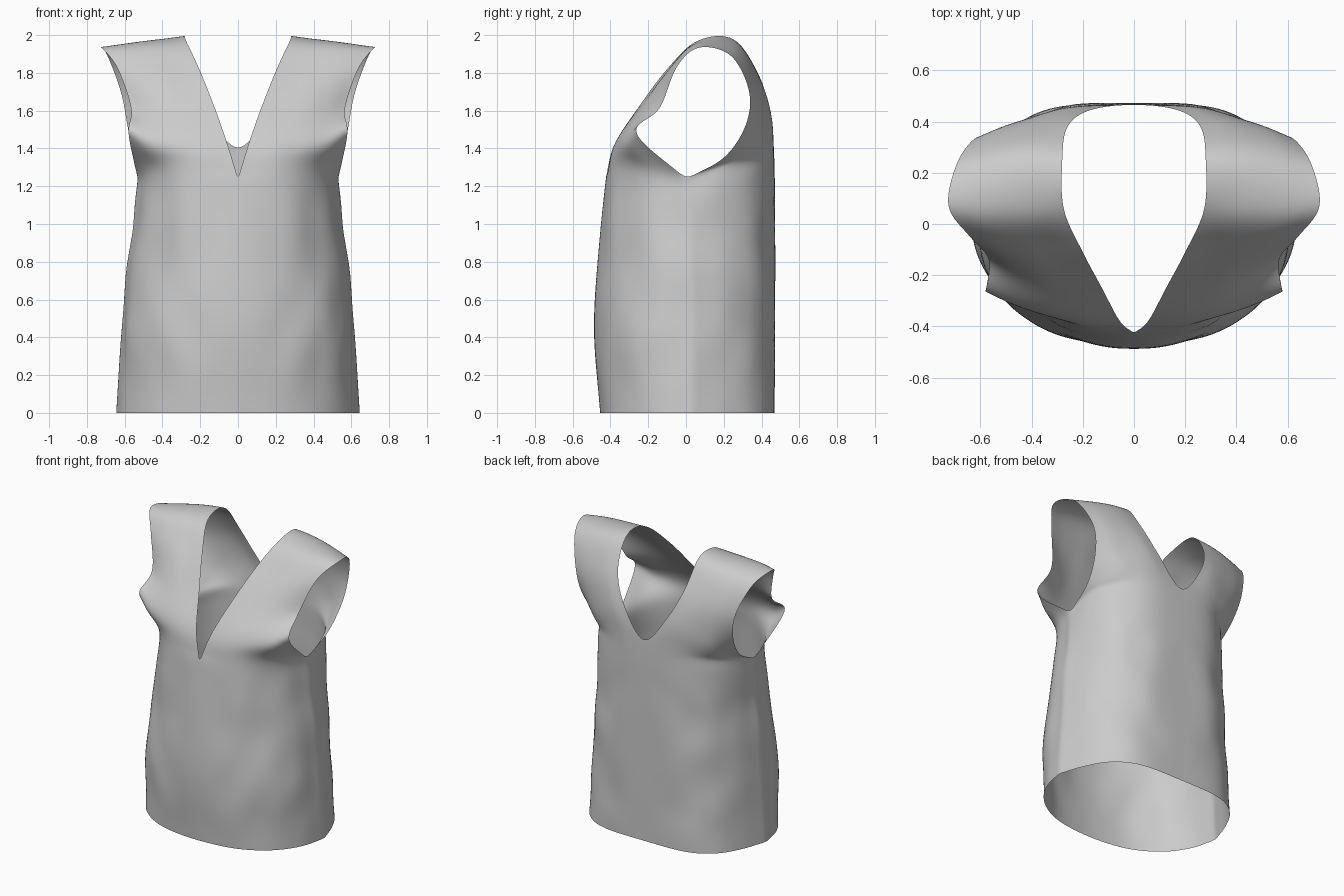
import bpy, bmesh
from mathutils import Vector, noise

if "Cube" in bpy.data.objects:
    bpy.data.objects.remove(bpy.data.objects["Cube"])

N = 5  # subdivisions between neighbouring key points

# Body rings: height, then front centre -> side seam -> back centre as (x, y)
RINGS = [
    (0.00, [(0, -.455), (.28, -.42), (.48, -.31), (.60, -.15), (.648, .03),
            (.585, .21), (.485, .365), (.31, .455), (0, .468)]),
    (0.45, [(0, -.488), (.26, -.445), (.46, -.33), (.575, -.16), (.615, .03),
            (.56, .21), (.45, .365), (.28, .455), (0, .472)]),
    (0.90, [(0, -.46), (.24, -.42), (.41, -.315), (.53, -.155), (.575, .02),
            (.53, .20), (.43, .355), (.26, .45), (0, .472)]),
    (1.24, [(0, -.425), (.22, -.40), (.37, -.315), (.475, -.18), (.53, 0),
            (.52, .19), (.43, .35), (.25, .45), (0, .47)]),
]
# Strap rows, neckline -> armhole, going up the front and over the shoulder
STRAP = [
    [(.055, -.38, 1.42), (.20, -.378, 1.42), (.35, -.355, 1.42), (.48, -.315, 1.43), (.58, -.265, 1.48)],
    [(.125, -.25, 1.62), (.24, -.25, 1.61), (.36, -.235, 1.61), (.47, -.195, 1.61), (.565, -.14, 1.61)],
    [(.205, -.10, 1.82), (.31, -.09, 1.82), (.42, -.09, 1.82), (.53, -.08, 1.82), (.64, -.05, 1.83)],
    [(.275, .06, 1.97), (.38, .05, 1.96), (.49, .05, 1.955), (.61, .05, 1.945), (.725, .07, 1.935)],
    [(.28, .25, 1.98), (.375, .26, 1.965), (.48, .26, 1.945), (.59, .25, 1.92), (.69, .24, 1.89)],
    [(.26, .38, 1.80), (.345, .385, 1.78), (.43, .38, 1.76), (.53, .365, 1.73), (.62, .335, 1.70)],
    [(.17, .445, 1.60), (.26, .45, 1.58), (.36, .43, 1.55), (.48, .385, 1.52), (.585, .315, 1.52)],
    [(0, .465, 1.40), (.20, .46, 1.40), (.33, .425, 1.39), (.46, .35, 1.38), (.555, .20, 1.35)],
]


def ghost(end, nxt, mirror):
    """Phantom point beyond a curve end."""
    return Vector((-nxt.x, nxt.y, nxt.z)) if mirror else end * 2 - nxt


def spline(pts, mirror_a=False, mirror_b=False):
    """Catmull-Rom curve through the points."""
    p = [ghost(pts[0], pts[1], mirror_a)] + pts + [ghost(pts[-1], pts[-2], mirror_b)]
    out = []
    for i in range(1, len(p) - 2):
        a, b, c, d = p[i - 1:i + 3]
        for k in range(N):
            t = k / N
            out.append(.5 * (2 * b + (c - a) * t + (2 * a - 5 * b + 4 * c - d) * t * t
                             + (3 * b - a - 3 * c + d) * t ** 3))
    return out + [pts[-1].copy()]


def column(pts, breaks):
    """Curve up the front and down the back, with corners at the breaks."""
    cuts = [0] + breaks + [len(pts) - 1]
    out = []
    for a, b in zip(cuts, cuts[1:]):
        part = pts[a:b + 1]
        round_a = part[0].x == 0 and part[0].y > 0
        round_b = part[-1].x == 0 and part[-1].y > 0
        out = out[:-1] + spline(part, round_a, round_b)
    return out


# Key rows: front hem -> shoulder -> back hem
front = [[Vector((x, y, z)) for x, y in ring[:5]] for z, ring in RINGS]
back = [[Vector((x, y, z)) for x, y in ring[:3:-1]] for z, ring in RINGS]
rows = front + [[Vector(p) for p in r] for r in STRAP] + back[::-1]
corners = {0: [3, 11], 4: [3, 12]}
cols = [column([r[c] for r in rows], corners.get(c, [])) for c in range(5)]

# Half garment surface
bm = bmesh.new()
grid = []
for keys in zip(*cols):
    keys = [k.copy() for k in keys]
    on_centre = abs(keys[0].x) < 1e-5
    grid.append([bm.verts.new(p) for p in spline(keys, on_centre)])
for r0, r1 in zip(grid, grid[1:]):
    for j in range(len(r0) - 1):
        bm.faces.new((r0[j], r0[j + 1], r1[j + 1], r1[j]))
bmesh.ops.remove_doubles(bm, verts=bm.verts, dist=1e-4)
bmesh.ops.recalc_face_normals(bm, faces=bm.faces)
bm.normal_update()

# Soft cloth wrinkles on the body, fading at hem, centre and chest
moves = []
for v in bm.verts:
    if not v.is_boundary and 0 < v.co.z < 1.25:
        fade = min(1, v.co.z * 4, (1.25 - v.co.z) * 4, v.co.x * 4)
        q = Vector((v.co.x * 5, v.co.y * 5, v.co.z * 3.5))
        moves.append((v, v.normal * noise.noise(q) * .018 * fade))
for v, d in moves:
    v.co += d

mesh = bpy.data.meshes.new("v_neck_top")
bm.to_mesh(mesh)
bm.free()
top = bpy.data.objects.new("v_neck_top", mesh)
bpy.context.collection.objects.link(top)
mesh.polygons.foreach_set("use_smooth", [True] * len(mesh.polygons))

# Other half, then smoothing
mirror = top.modifiers.new("mirror", 'MIRROR')
mirror.use_clip = True
mirror.merge_threshold = 1e-4
sub = top.modifiers.new("smooth", 'SUBSURF')
sub.levels = sub.render_levels = 1
